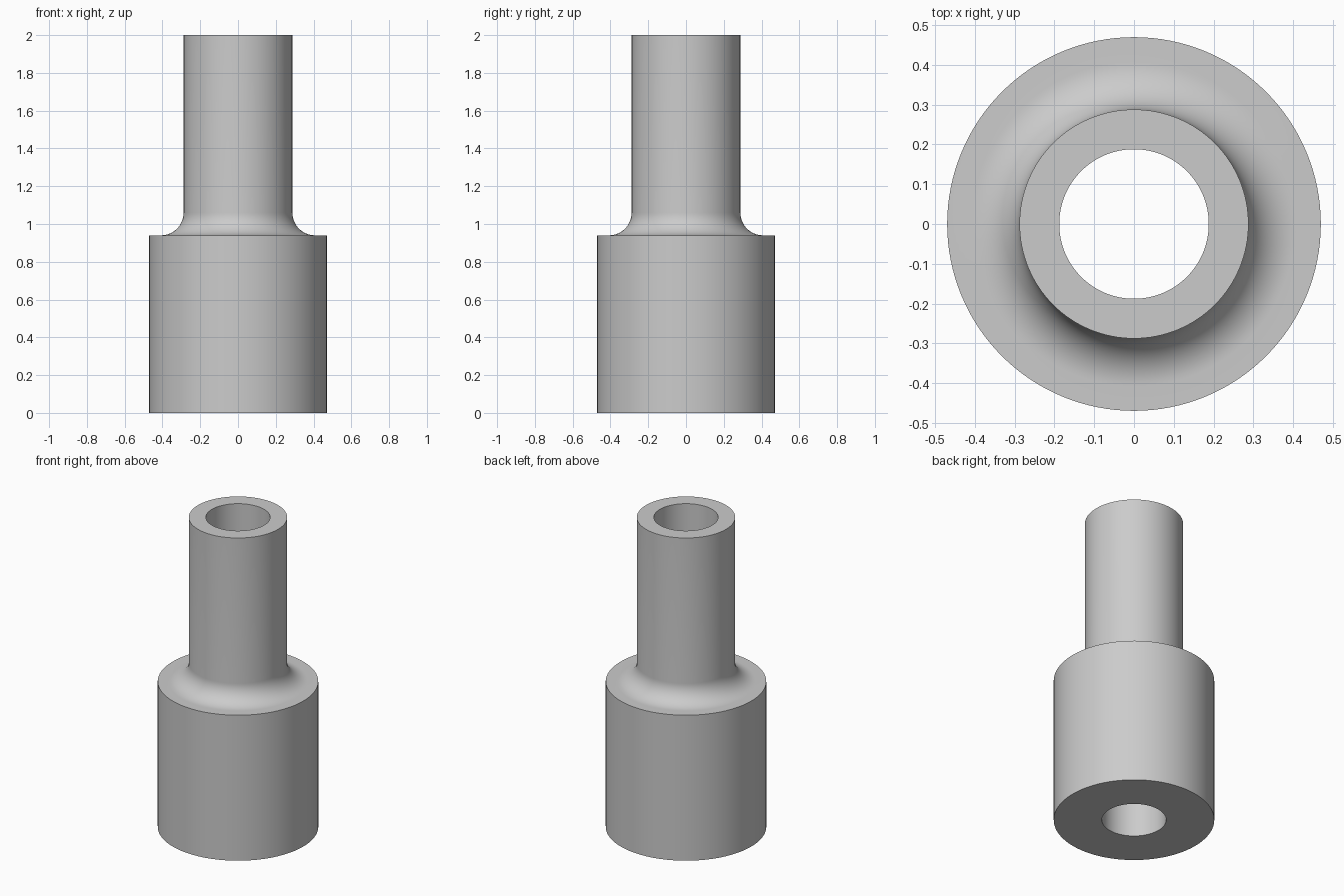
import bpy, bmesh, math

cube = bpy.data.objects.get("Cube")
if cube:
    bpy.data.objects.remove(cube, do_unlink=True)

SEGMENTS = 128
BASE_R, NECK_R, BORE_R = 0.47, 0.288, 0.188
HEIGHT, SHOULDER_Z, FILLET = 2.0, 0.94, 0.12

# Plain grey material
grey = bpy.data.materials.new("plain grey")
grey.use_nodes = True
colour = (0.6, 0.6, 0.6, 1)
grey.diffuse_color = colour
grey.node_tree.nodes["Principled BSDF"].inputs["Base Color"].default_value = colour

# Cross-section: bore, base, shoulder, concave fillet, neck
profile = [(BORE_R, 0), (BASE_R, 0), (BASE_R, SHOULDER_Z)]
steps = 16
for i in range(steps + 1):
    a = math.pi / 2 * i / steps
    profile.append((NECK_R + FILLET * (1 - math.sin(a)),
                    SHOULDER_Z + FILLET * (1 - math.cos(a))))
profile += [(NECK_R, HEIGHT), (BORE_R, HEIGHT)]

# Revolve the closed cross-section into the sleeve
bm = bmesh.new()
verts = [bm.verts.new((r, 0, z)) for r, z in profile]
edges = [bm.edges.new((v, verts[(i + 1) % len(verts)])) for i, v in enumerate(verts)]
bmesh.ops.spin(bm, geom=verts + edges, cent=(0, 0, 0), axis=(0, 0, 1),
               angle=2 * math.pi, steps=SEGMENTS)
bmesh.ops.remove_doubles(bm, verts=bm.verts, dist=1e-5)
bmesh.ops.recalc_face_normals(bm, faces=bm.faces)
mesh = bpy.data.meshes.new("stepped_sleeve")
bm.to_mesh(mesh)
bm.free()
mesh.materials.append(grey)

sleeve = bpy.data.objects.new("stepped_sleeve", mesh)
bpy.context.collection.objects.link(sleeve)

# Smooth walls with crisp rims
bpy.ops.object.select_all(action='DESELECT')
sleeve.select_set(True)
bpy.context.view_layer.objects.active = sleeve
bpy.ops.object.shade_smooth_by_angle(angle=math.radians(30))
